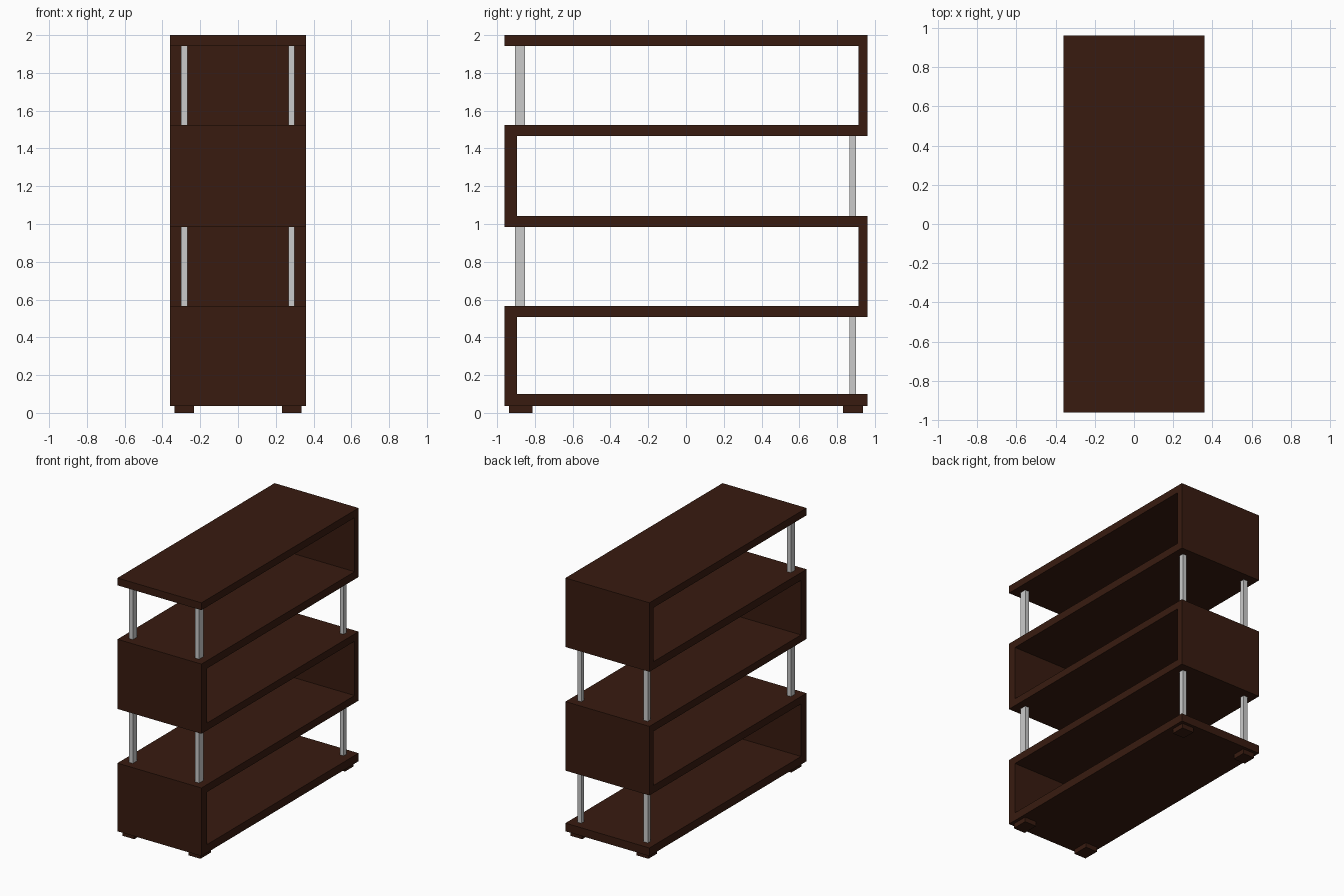
import bpy, bmesh

if "Cube" in bpy.data.objects:
    bpy.data.objects.remove(bpy.data.objects["Cube"])

wood = bpy.data.materials.new("dark_wood")
wood.diffuse_color = (0.04, 0.011, 0.005, 1)
wood.use_nodes = True
wood.node_tree.nodes["Principled BSDF"].inputs["Base Color"].default_value = wood.diffuse_color


def finish(name, bm, mat=None):
    bmesh.ops.recalc_face_normals(bm, faces=bm.faces)
    me = bpy.data.meshes.new(name)
    bm.to_mesh(me)
    bm.free()
    ob = bpy.data.objects.new(name, me)
    bpy.context.collection.objects.link(ob)
    if mat:
        me.materials.append(mat)
    return ob


def box(name, x, y, z, mat=None):
    bm = bmesh.new()
    bmesh.ops.create_cube(bm, size=1)
    for v in bm.verts:
        v.co = [(r[0] + r[1]) / 2 + c * (r[1] - r[0]) for c, r in zip(v.co, (x, y, z))]
    return finish(name, bm, mat)


# Zigzag shelf body: one continuous profile in the YZ plane, extruded along x
W, F, B = 0.36, -0.962, 0.962      # half width, front and back ends
FI, BI = -0.895, 0.913             # inner faces of the upright panels
shelves = [(0.037, 0.10), (0.507, 0.565), (0.985, 1.042), (1.465, 1.525), (1.943, 2.0)]
(a0, a1), (b0, b1), (c0, c1), (d0, d1), (e0, e1) = shelves
profile = [(F, a0), (B, a0), (B, a1), (FI, a1), (FI, b0), (B, b0),
           (B, c1), (FI, c1), (FI, d0), (B, d0), (B, e1),
           (F, e1), (F, e0), (BI, e0), (BI, d1), (F, d1),
           (F, c0), (BI, c0), (BI, b1), (F, b1)]
bm = bmesh.new()
face = bm.faces.new([bm.verts.new((-W, y, z)) for y, z in profile])
ext = bmesh.ops.extrude_face_region(bm, geom=[face])
verts = [g for g in ext["geom"] if isinstance(g, bmesh.types.BMVert)]
bmesh.ops.translate(bm, verts=verts, vec=(2 * W, 0, 0))
finish("zigzag_shelf", bm, wood)

# Metal posts at the open end of each bay, and feet at the corners
for side, px, fx in (("left", (-0.303, -0.268), (-0.335, -0.233)),
                     ("right", (0.267, 0.300), (0.233, 0.335))):
    for i in range(4):
        end, y = ("back", (0.865, 0.901)) if i % 2 == 0 else ("front", (-0.905, -0.852))
        box(f"{end}_{side}_post_{i + 1}", px, y, (shelves[i][1], shelves[i + 1][0]))
    box(f"front_{side}_foot", fx, (-0.938, -0.812), (0, a0), wood)
    box(f"back_{side}_foot", fx, (0.832, 0.938), (0, a0), wood)
